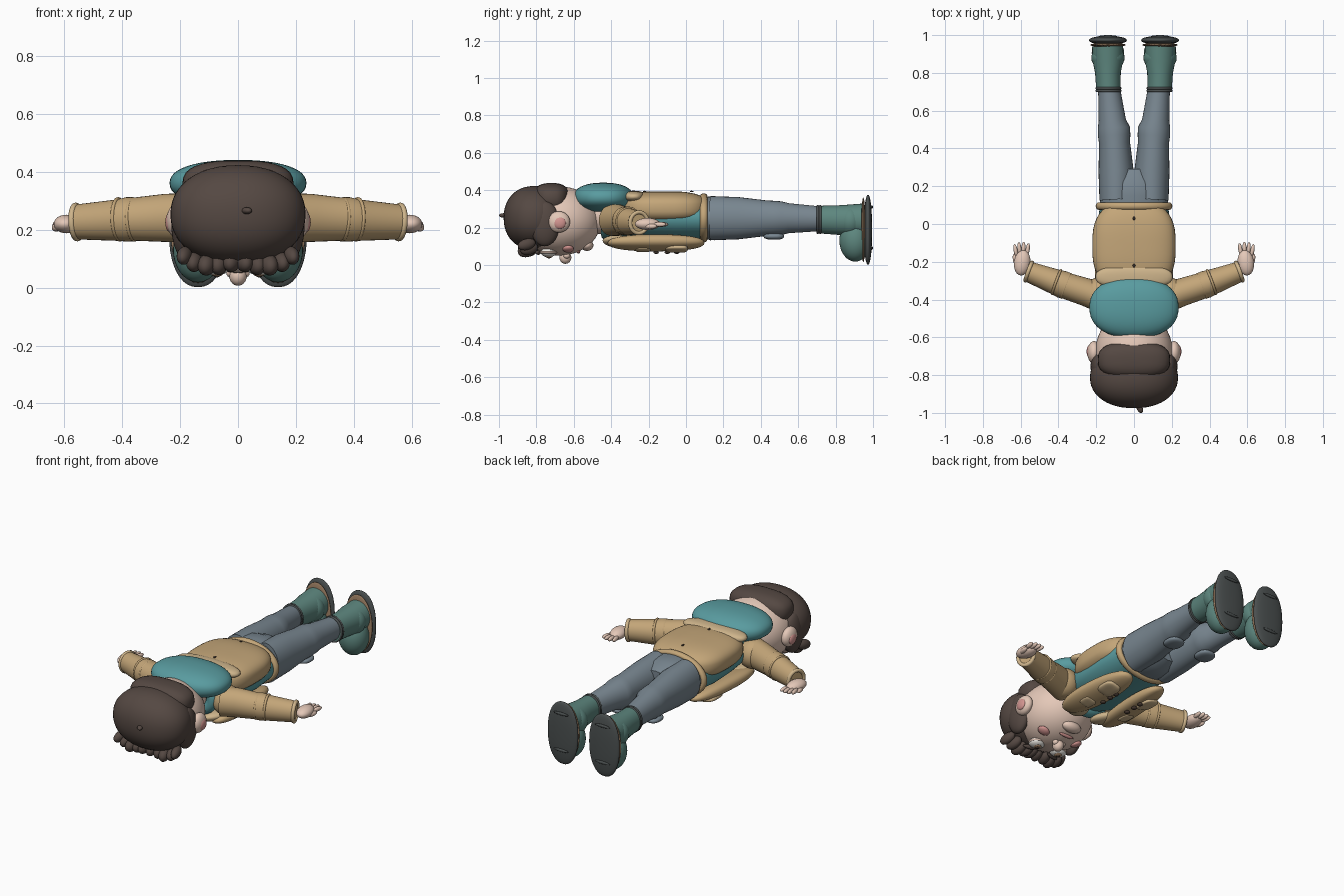
import bpy, bmesh, math
from mathutils import Vector, Euler

if "Cube" in bpy.data.objects:
    bpy.data.objects.remove(bpy.data.objects["Cube"])

MATS = {}
COL = dict(skin=(.78, .58, .48), hair=(.09, .065, .055), tan=(.55, .38, .19), teal=(.10, .33, .35),
           jean=(.19, .24, .28), boot=(.11, .24, .21), sole=(.07, .08, .08), welt=(.35, .22, .13),
           white=(.85, .83, .78), dark=(.06, .04, .03), pink=(.65, .30, .28), cream=(.62, .46, .26))


def make(name, verts, faces, col, mirror):
    me = bpy.data.meshes.new(name)
    me.from_pydata([tuple(v) for v in verts], [], faces)
    bm = bmesh.new()
    bm.from_mesh(me)
    bmesh.ops.remove_doubles(bm, verts=bm.verts, dist=1e-5)
    bmesh.ops.recalc_face_normals(bm, faces=bm.faces)
    bm.to_mesh(me)
    bm.free()
    for p in me.polygons:
        p.use_smooth = len(p.vertices) < 8
    ob = bpy.data.objects.new(name, me)
    bpy.context.collection.objects.link(ob)
    if col not in MATS:
        MATS[col] = bpy.data.materials.new(col)
        MATS[col].diffuse_color = (*COL[col], 1)
    me.materials.append(MATS[col])
    if mirror:
        ob.modifiers.new("mirror", 'MIRROR')
    return ob


def grid(nu, nv, wrap_v=False):
    # quads over a grid whose u direction is closed
    return [(j * nu + i, j * nu + (i + 1) % nu, (j + 1) % nv * nu + (i + 1) % nu, (j + 1) % nv * nu + i)
            for j in range(nv if wrap_v else nv - 1) for i in range(nu)]


def ell(name, c, r, col, mirror=False, rot=(0, 0, 0), p=1.0, n=32):
    # superellipsoid, p below 1 is boxier
    def sp(v): return math.copysign(abs(v) ** p, v) if abs(v) > 1e-9 else 0
    R = Euler([math.radians(a) for a in rot]).to_matrix()
    m = n // 2
    vs = []
    for j in range(m + 1):
        a = -math.pi / 2 + math.pi * j / m
        for i in range(n):
            b = 2 * math.pi * i / n
            q = Vector((r[0] * sp(math.cos(a)) * sp(math.cos(b)),
                        r[1] * sp(math.cos(a)) * sp(math.sin(b)), r[2] * sp(math.sin(a))))
            vs.append(R @ q + Vector(c))
    return make(name, vs, grid(n, m + 1), col, mirror)


def frame(d):
    d = Vector(d).normalized()
    u = d.cross(Vector((0, 0, 1))).normalized()
    return d, u, u.cross(d)


def tube(name, rings, col, mirror=False, n=32):
    # loft of ellipses: (centre, half width, half height)
    d, u, v = frame(Vector(rings[-1][0]) - Vector(rings[0][0]))
    vs = [Vector(c) + u * a * math.cos(2 * math.pi * i / n) + v * b * math.sin(2 * math.pi * i / n)
          for c, a, b in rings for i in range(n)]
    k = len(vs)
    return make(name, vs, grid(n, len(rings)) + [tuple(range(n)), tuple(range(k - n, k))], col, mirror)


def ring(name, c, d, a, b, t, col, mirror=False, length=None, n=40, m=12):
    # elliptical torus about axis d
    d, u, v = frame(d)
    vs = []
    for j in range(n):
        e = 2 * math.pi * j / n
        for i in range(m):
            f = 2 * math.pi * i / m
            k = t * math.cos(f)
            vs.append(Vector(c) + u * (a + k) * math.cos(e) + v * (b + k) * math.sin(e)
                      + d * (length or t) * math.sin(f))
    return make(name, vs, grid(m, n, True), col, mirror)


Y = (0, 1, 0)

# Head, lying face down
ell("head", (0, -.68, .235), (.205, .225, .185), 'skin', n=48)
ell("hair_cap", (0, -.812, .252), (.233, .163, .17), 'hair', p=.92, n=48)
ell("nape_hair", (0, -.72, .355), (.192, .098, .083), 'hair', p=.75)
ell("hair_side", (.185, -.755, .22), (.045, .08, .12), 'hair', True)
ell("hair_tuft", (.03, -.975, .265), (.016, .028, .012), 'hair', rot=(0, 0, 25), n=12)
for i, (x, z, r) in enumerate([(.022, .088, .034), (.065, .08, .036), (.108, .078, .036),
                               (.15, .088, .033), (.185, .11, .03)]):
    ell(f"fringe_curl_{i}", (x, -.852 + .012 * (i % 2), z), (r * .85, .05, r), 'hair', True, (15, 0, 12), n=20)
ell("ear", (.212, -.68, .23), (.035, .06, .057), 'skin', True)
ell("ear_inner", (.237, -.675, .225), (.014, .034, .033), 'pink', True, n=16)
ell("eye", (.075, -.735, .068), (.046, .042, .026), 'white', True)
ell("iris", (.073, -.733, .048), (.022, .022, .010), 'welt', True, n=20)
ell("pupil", (.073, -.733, .041), (.011, .011, .006), 'dark', True, n=16)
ring("eyelid", (.075, -.735, .068), (0, .001, 1), .043, .04, .006, 'skin', True)
ell("eyebrow", (.08, -.79, .066), (.042, .012, .012), 'hair', True, (0, 0, -12), n=16)
ell("nose", (0, -.645, .04), (.03, .032, .034), 'skin')
ell("nostril_side", (.024, -.638, .05), (.016, .018, .016), 'skin', True, n=16)
ell("cheek", (.115, -.63, .085), (.035, .03, .016), 'pink', True, (0, -22, 0), n=20)
ell("mouth", (0, -.575, .071), (.05, .010, .010), 'pink', n=16)
ell("chin", (0, -.53, .105), (.06, .035, .03), 'skin')
tube("neck", [((0, -.56, .26), .09, .09), ((0, -.36, .26), .10, .10)], 'skin')

# Hood and shirt
ell("hood", (0, -.442, .36), (.236, .162, .08), 'teal', p=.88, n=48)
ring("collar", (0, -.42, .25), Y, .125, .085, .035, 'teal')
tube("shirt", [((0, -.42, .25), .13, .085), ((0, -.35, .25), .175, .1), ((0, -.2, .25), .19, .115),
               ((0, -.05, .25), .195, .12), ((0, .11, .25), .18, .115)], 'teal', n=48)

# Jacket back, yoke, open front panels
ell("jacket_back", (0, -.115, .305), (.221, .235, .089), 'tan', p=.72, n=48)
ell("jacket_yoke", (0, -.28, .365), (.205, .062, .032), 'cream', p=.8)
ring("jacket_hem", (0, .095, .252), Y, .187, .115, .016, 'tan', length=.02)
ell("front_panel", (.125, -.16, .118), (.08, .26, .04), 'tan', True, (0, -14, 4), p=.85)
ell("lapel", (.10, -.36, .125), (.065, .09, .03), 'cream', True, (0, -15, -25))
ell("pocket", (.135, -.05, .086), (.048, .06, .014), 'cream', True, (0, -14, 0), p=.6)
ell("chest_pocket", (.135, -.23, .083), (.036, .04, .010), 'cream', True, (0, -14, 0), p=.6)
for i, y in enumerate((-.16, -.10, -.05)):
    ell(f"button_{i}", (.085, y, .068), (.015, .015, .009), 'dark', True, n=16)
for i, y in enumerate((-.22, .03)):
    ell(f"back_stud_{i}", (0, y, .393), (.007, .01, .004), 'dark', n=12)

# Arms
A = (.38, .14, -.02)
ell("shoulder", (.19, -.37, .24), (.085, .085, .085), 'tan', True)
tube("sleeve", [((.17, -.395, .24), .075, .085), ((.25, -.362, .24), .074, .083), ((.35, -.33, .236), .07, .075),
                ((.38, -.32, .235), .073, .077), ((.42, -.305, .232), .067, .071),
                ((.56, -.252, .226), .054, .06)], 'tan', True)
for i, (x, y) in enumerate(((.36, -.327), (.41, -.308))):
    ring(f"sleeve_fold_{i}", (x, y, .235), A, .066, .07, .007, 'tan', True)
ring("cuff", (.557, -.252, .226), A, .05, .056, .011, 'cream', True)
ell("palm", (.592, -.205, .219), (.043, .068, .032), 'skin', True, (0, 0, 8))
for i, (x, y) in enumerate(((.563, -.135), (.585, -.128), (.607, -.130), (.627, -.140))):
    ell(f"finger_{i}", (x, y, .217), (.011, .034, .013), 'skin', True, (0, 0, 8 - 6 * i), n=16)
ell("thumb", (.627, -.19, .207), (.014, .035, .014), 'skin', True, (0, 0, -12), n=16)

# Trousers
tube("pelvis", [((0, .07, .25), .175, .11), ((0, .15, .25), .182, .118), ((0, .22, .25), .17, .113),
                ((0, .29, .25), .10, .085)], 'jean')
tube("leg", [((.095, .13, .25), .088, .118), ((.095, .28, .25), .093, .113), ((.103, .43, .25), .082, .095),
             ((.105, .47, .25), .086, .093), ((.107, .51, .25), .085, .09), ((.115, .55, .25), .072, .08),
             ((.132, .72, .247), .058, .066)], 'jean', True)
ell("knee_patch", (.11, .47, .153), (.052, .055, .018), 'jean', True, p=.8)

# Boots with soles facing back
tube("boot_shaft", [((.135, .70, .243), .064, .073), ((.138, .80, .24), .068, .078),
                    ((.138, .86, .24), .08, .082), ((.14, .94, .24), .082, .088)], 'boot', True)
for i, y in enumerate((.705, .718)):
    ring(f"boot_top_{i}", (.135, y, .243), Y, .062, .071, .007, 'sole', True)
ell("boot_ankle", (.138, .88, .235), (.088, .072, .085), 'boot', True)
ell("boot_toe", (.138, .905, .13), (.086, .085, .112), 'boot', True)
ell("welt", (.138, .948, .188), (.094, .012, .172), 'welt', True, n=40)
ell("sole", (.138, .973, .188), (.1, .022, .187), 'sole', True, p=.9, n=40)
for i, z in enumerate((.09, .31)):
    ell(f"tread_{i}", (.138, .993, z), (.05, .007, .009), 'sole', True, n=16)

for m in bpy.data.materials:
    if m.users and not m.is_grease_pencil:
        m.use_nodes = True
        m.node_tree.nodes["Principled BSDF"].inputs["Base Color"].default_value = m.diffuse_color
